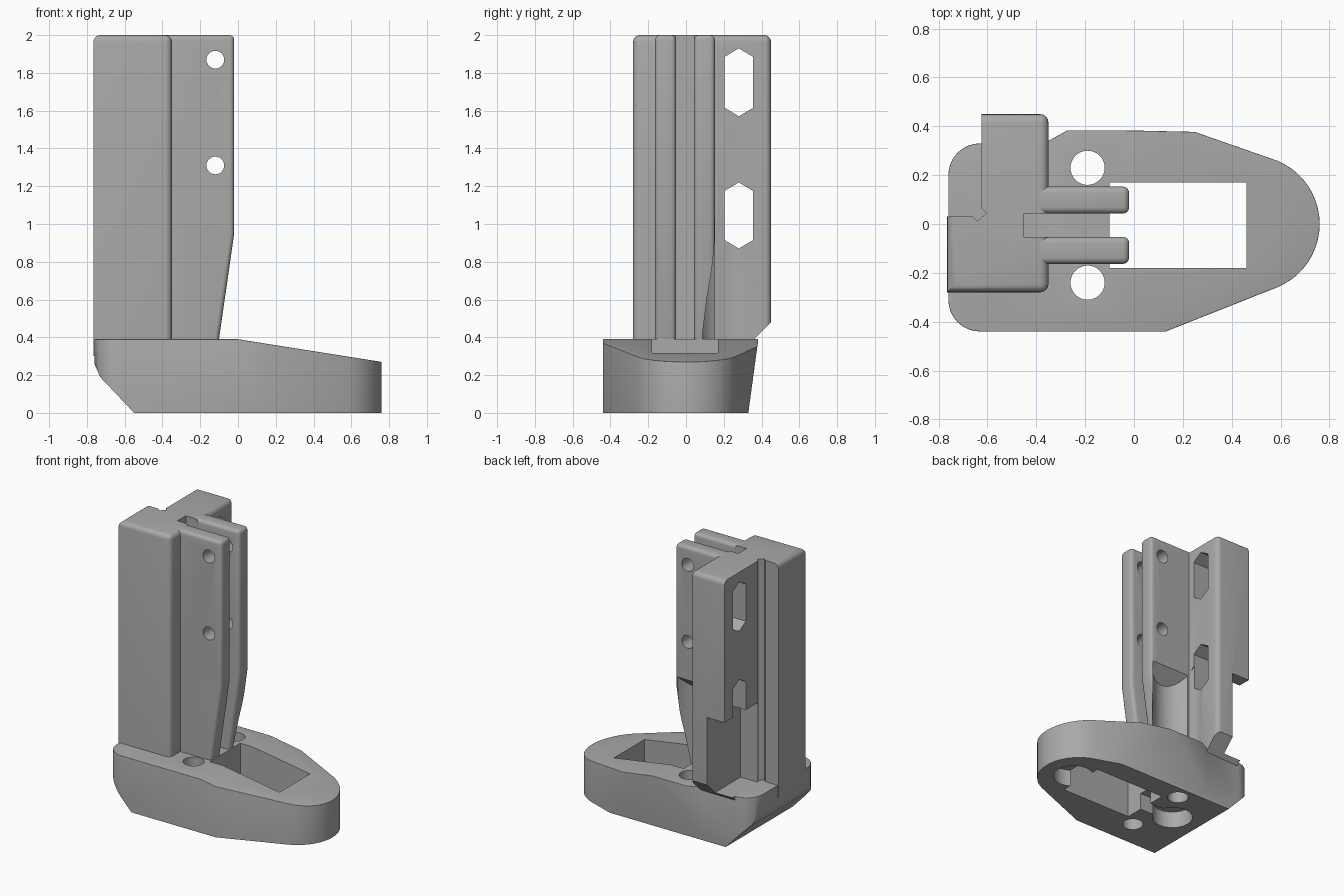
import bpy, bmesh, math
from mathutils import Vector

cube = bpy.data.objects.get("Cube")
if cube:
    bpy.data.objects.remove(cube)

grey = bpy.data.materials.new("plain_grey")
grey.use_nodes = True
grey.diffuse_color = (0.4, 0.4, 0.4, 1)
grey.node_tree.nodes["Principled BSDF"].inputs["Base Color"].default_value = (0.4, 0.4, 0.4, 1)


def arc(cx, cy, r, start, end, steps):
    angles = [math.radians(start + (end - start) * i / steps) for i in range(steps + 1)]
    return [(cx + r * math.cos(a), cy + r * math.sin(a)) for a in angles]


def prism(outline, low, high, axis="z"):
    """Extrude a flat outline along one axis."""
    place = {"x": lambda u, v, h: (h, u, v),
             "y": lambda u, v, h: (u, h, v),
             "z": lambda u, v, h: (u, v, h)}[axis]
    bm = bmesh.new()
    face = bm.faces.new([bm.verts.new(place(u, v, low)) for u, v in outline])
    new = bmesh.ops.extrude_face_region(bm, geom=[face])["geom"]
    shift = Vector(place(0, 0, high - low))
    bmesh.ops.translate(bm, vec=shift, verts=[g for g in new if isinstance(g, bmesh.types.BMVert)])
    bmesh.ops.recalc_face_normals(bm, faces=bm.faces)
    return bm


def box(x0, x1, y0, y1, z0, z1):
    return prism([(x0, y0), (x1, y0), (x1, y1), (x0, y1)], z0, z1)


def slice_off(bm, point, normal):
    """Remove everything beyond a plane and close the cut."""
    geom = bm.verts[:] + bm.edges[:] + bm.faces[:]
    cut = bmesh.ops.bisect_plane(bm, geom=geom, plane_co=point, plane_no=normal, clear_outer=True)
    edges = [g for g in cut["geom_cut"] if isinstance(g, bmesh.types.BMEdge)]
    bmesh.ops.contextual_create(bm, geom=edges)
    bmesh.ops.recalc_face_normals(bm, faces=bm.faces)


def round_edges(bm, width, rule):
    edges = [e for e in bm.edges if rule(e, (e.verts[0].co + e.verts[1].co) / 2)]
    bmesh.ops.bevel(bm, geom=edges, offset=width, segments=4, profile=0.5,
                    affect="EDGES", clamp_overlap=True)


def make(name, bm):
    mesh = bpy.data.meshes.new(name)
    bm.to_mesh(mesh)
    bm.free()
    mesh.materials.append(grey)
    obj = bpy.data.objects.new(name, mesh)
    bpy.context.collection.objects.link(obj)
    return obj


def carve(obj, cutters):
    """Subtract each cutter, then shade the finished part."""
    bpy.ops.object.select_all(action="DESELECT")
    bpy.context.view_layer.objects.active = obj
    obj.select_set(True)
    for bm in cutters:
        cutter = make("cutter", bm)
        cutter.hide_render = True
        mod = obj.modifiers.new("cut", "BOOLEAN")
        mod.operation = "DIFFERENCE"
        mod.solver = "EXACT"
        mod.object = cutter
        bpy.ops.object.modifier_apply(modifier=mod.name)
        bpy.data.objects.remove(cutter)
    bpy.ops.object.shade_smooth_by_angle(angle=math.radians(30))


def vertical_hole(x, y, r, low, high):
    return prism(arc(x, y, r, 0, 348.75, 31), low, high)


def tool_clearance(side):
    """Upright round clearance with a slanted top, above a screw hole."""
    bm = vertical_hole(-0.19, 0.235, 0.17, 0.38, 1)
    for v in bm.verts:
        if v.co.z > 0.9:
            v.co.z = 0.94 + (v.co.y - 0.065)
        v.co.y = v.co.y * side - 0.005
    bmesh.ops.recalc_face_normals(bm, faces=bm.faces)
    return bm


# Base: tapered foot with a round nose
outline = (arc(-0.63, -0.31, 0.13, 180, 270, 8) + [(0.13, -0.44)]
           + arc(0.48, 0, 0.28, -68, 68, 20)
           + [(0.24, 0.38), (-0.27, 0.385), (-0.36, 0.335)]
           + arc(-0.63, 0.2, 0.13, 90, 180, 8))
bm = prism(outline, 0, 0.39)
slice_off(bm, (0, 0, 0.39), (0.12, 0, 0.76))
slice_off(bm, (0, 0.33, 0), (0, 0.37, -0.05))
slice_off(bm, (-0.55, 0, 0), (-0.19, 0, -0.18))
slice_off(bm, (-0.73, 0, 0.19), (-0.08, 0, -0.035))
bm.normal_update()


def top_rim(e, mid):
    up = sorted(f.normal.z for f in e.link_faces)
    return len(up) == 2 and up[0] < 0.5 and up[1] > 0.9


round_edges(bm, 0.04, top_rim)
base = make("base", bm)
carve(base, [
    box(-0.10, 0.46, -0.18, 0.17, -0.1, 0.6),
    vertical_hole(-0.19, 0.23, 0.07, -0.1, 0.6),
    vertical_hole(-0.19, -0.24, 0.07, -0.1, 0.6),
    vertical_hole(-0.335, 0, 0.135, -0.1, 0.12),
    vertical_hole(0.53, 0, 0.135, -0.1, 0.12),
    box(-0.25, -0.05, -0.05, 0.05, -0.1, 0.12),
])

# Column: angled upright with a small relief groove in its inner corner
profile = [(-0.765, -0.28), (-0.35, -0.28), (-0.35, 0.45), (-0.625, 0.45),
           (-0.625, 0.065), (-0.605, 0.045), (-0.64, 0.012), (-0.66, 0.03), (-0.765, 0.03)]
bm = prism(profile, 0.3, 2)


def column_rim(e, mid):
    if mid.z > 1.99:
        return mid.y < -0.27 or mid.y > 0.44 or mid.x > -0.36 or mid.x < -0.76
    return 0.5 < mid.z < 1.9 and mid.x > -0.36


round_edges(bm, 0.035, column_rim)
slice_off(bm, (0, 0.45, 0.48), (0, 1, -1))
column = make("column", bm)


def long_hexagon(low, high):
    mid, half, tip = 0.28, 0.075, 0.045
    points = [(mid, low), (mid + half, low + tip), (mid + half, high - tip),
              (mid, high), (mid - half, high - tip), (mid - half, low + tip)]
    return prism(points, -0.8, -0.2, "x")


slot = (-0.45, 0, -0.053, 0.043, 0.385, 2.1)
carve(column, [
    box(*slot),
    box(-0.72, -0.485, 0.066, 0.6, 0.39, 0.97),
    long_hexagon(0.87, 1.22),
    long_hexagon(1.57, 1.93),
    tool_clearance(1),
    tool_clearance(-1),
])

# Fins: a pair of drilled plates tapering down to the base
for side, name in ((1, "back_fin"), (-1, "front_fin")):
    shape = [(-0.40, 0.36), (-0.105, 0.36), (-0.02, 0.95), (-0.02, 2), (-0.40, 2)]
    y0, y1 = sorted((side * 0.048 - 0.005, side * 0.158 - 0.005))
    bm = prism(shape, y0, y1, "y")
    round_edges(bm, 0.025, lambda e, m: m.z > 1.99 and m.x > -0.3 or m.x > -0.08 and
                abs(e.verts[0].co.z - e.verts[1].co.z) > 0.1)
    fin = make(name, bm)
    drills = [prism(arc(-0.12, z, 0.047, 0, 345, 23), -0.5, 0.5, "y") for z in (1.31, 1.87)]
    carve(fin, drills + [tool_clearance(side)])
